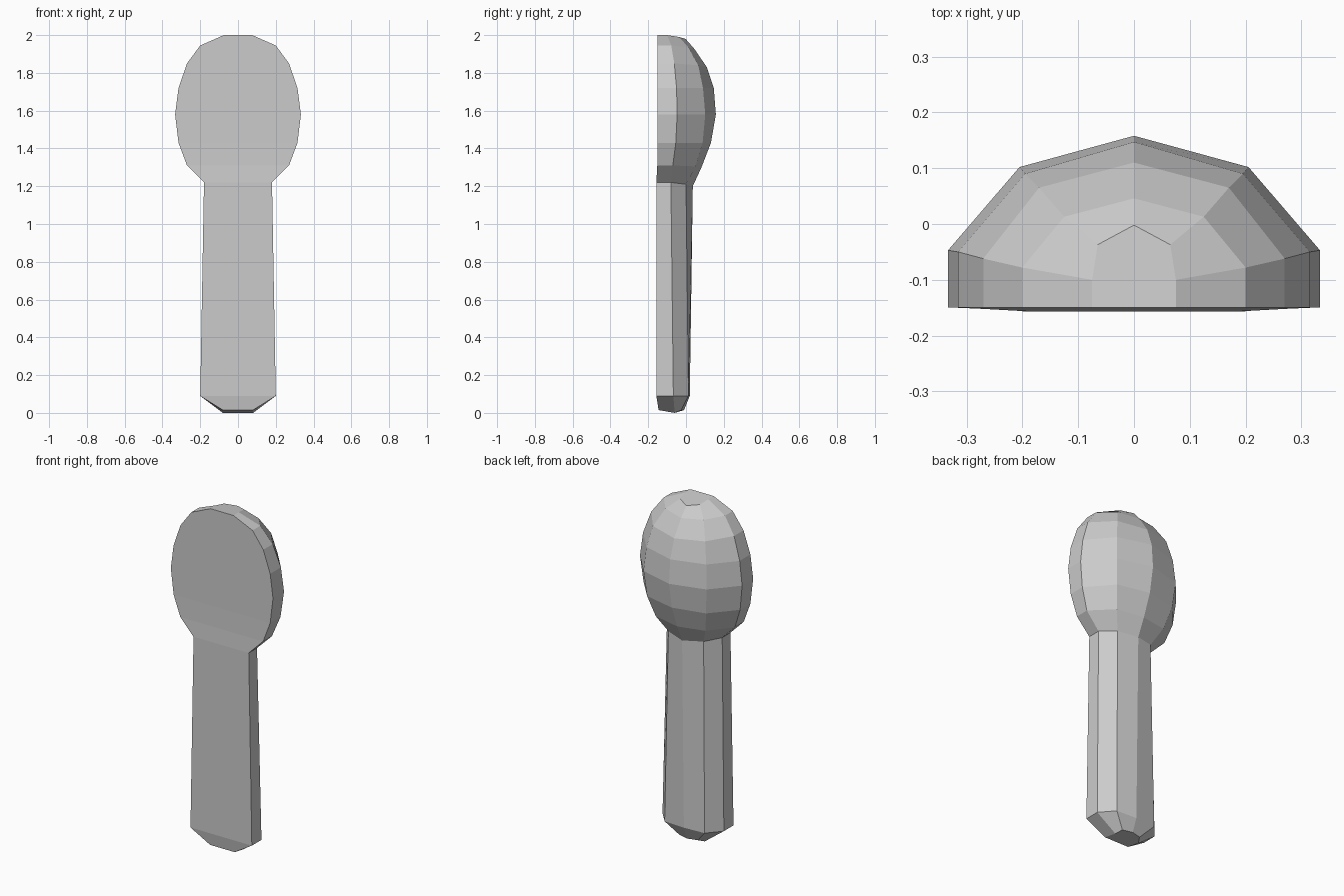
import bpy, bmesh

if "Cube" in bpy.data.objects:
    bpy.data.objects.remove(bpy.data.objects["Cube"])


def section(z, front, w, side_y, mid_x, mid_y, back_y, dz=0.0):
    """Seven-sided D-shaped cross-section, mirrored in x; dz shifts the back points."""
    half = [(w, front, z), (w, side_y, z), (mid_x, mid_y, z + dz / 2)]
    mirrored = [(-x, y, h) for x, y, h in reversed(half)]
    return half + [(0, back_y, z + dz)] + mirrored


def loft(name, sections, cap_bottom, cap_top):
    bm = bmesh.new()
    rings = [[bm.verts.new(p) for p in section(*s)] for s in sections]
    for a, b in zip(rings, rings[1:]):
        for i in range(len(a)):
            j = (i + 1) % len(a)
            bm.faces.new((a[i], a[j], b[j], b[i]))
    if cap_bottom:
        bm.faces.new(list(reversed(rings[0])))
    if cap_top:
        bm.faces.new(rings[-1])
    bmesh.ops.recalc_face_normals(bm, faces=bm.faces)
    mesh = bpy.data.meshes.new(name)
    bm.to_mesh(mesh)
    bm.free()
    obj = bpy.data.objects.new(name, mesh)
    bpy.context.collection.objects.link(obj)
    return obj


# Cross-section where handle and head meet
neck = (1.22, -0.157, 0.18, -0.08, 0.115, 0.0, 0.036, -0.02)

# Handle with a tapered, chamfered bottom end
loft("handle", [
    (0.01, -0.145, 0.08, -0.06, 0.06, -0.025, -0.01),
    (0.09, -0.157, 0.2, -0.067, 0.13, 0.013, 0.02),
    neck,
], True, False)

# Rounded head with a flat front
loft("head", [
    neck,
    (1.31, -0.152, 0.27, -0.07, 0.162, 0.05, 0.082, -0.01),
    (1.43, -0.15, 0.315, -0.054, 0.192, 0.088, 0.132),
    (1.58, -0.15, 0.333, -0.047, 0.205, 0.102, 0.158),
    (1.72, -0.15, 0.315, -0.05, 0.195, 0.09, 0.147),
    (1.85, -0.15, 0.27, -0.062, 0.17, 0.065, 0.11, -0.02),
    (1.945, -0.15, 0.2, -0.078, 0.125, 0.013, 0.046, -0.02),
    (2.0, -0.15, 0.075, -0.1, 0.065, -0.037, -0.002, -0.02),
], False, True)

# Rest the lowest points on the ground
handle = bpy.data.objects["handle"]
for v in handle.data.vertices:
    if v.co.z < 0.05:
        v.co.z = 0.015 if v.co.y < -0.1 else 0.0 if v.co.y < -0.04 else 0.015
